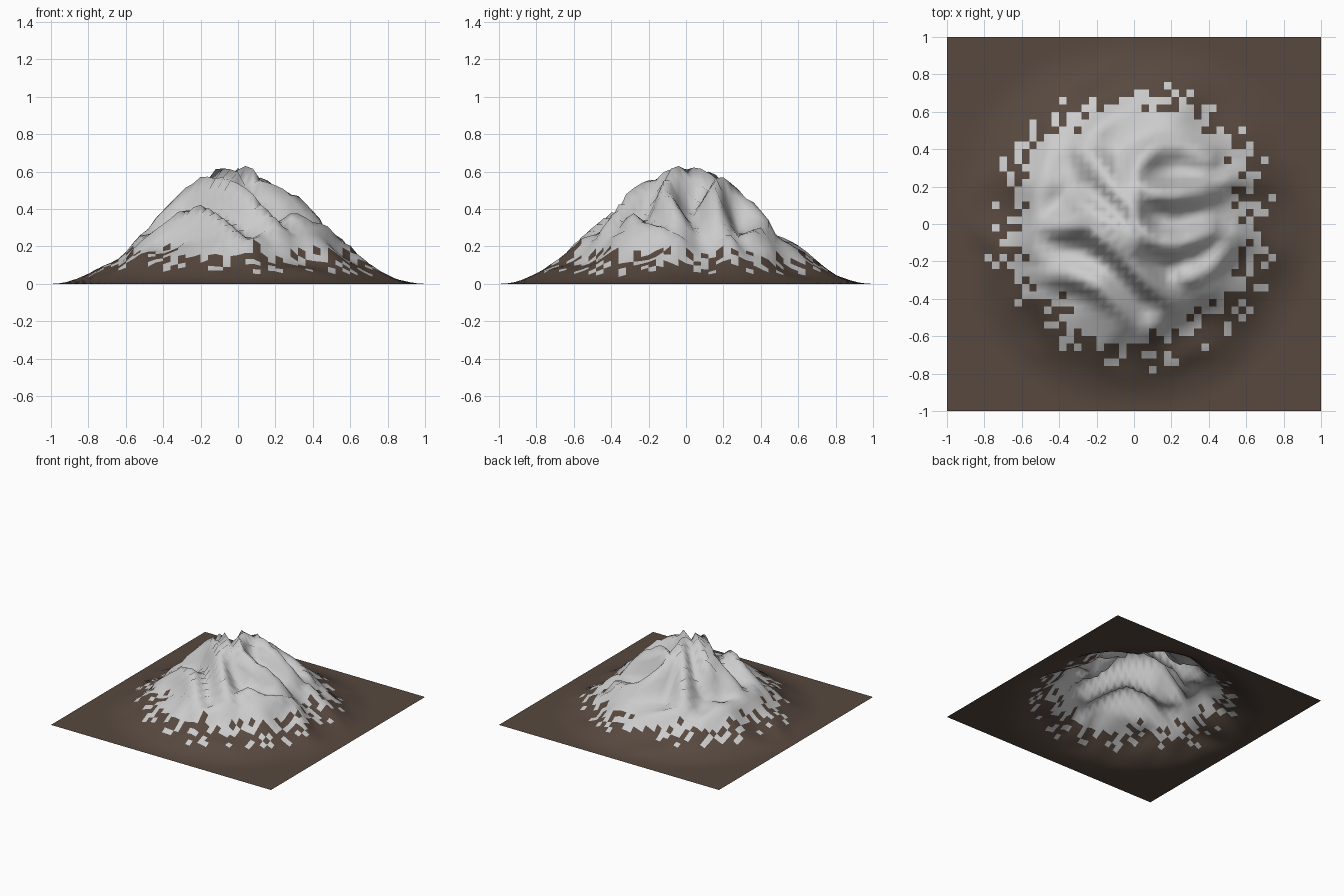
import bpy, bmesh, math, random
from mathutils import Vector, noise

if "Cube" in bpy.data.objects:
    bpy.data.objects.remove(bpy.data.objects["Cube"])

random.seed(4)
CELLS = 50
PEAK = 0.635

# Ridge crests seen from above
RIDGES = [
    [(-0.45, -0.02), (-0.25, 0.0), (-0.1, -0.12), (0.08, -0.32), (0.22, -0.43)],
    [(-0.27, 0.08), (-0.12, 0.0), (0.0, -0.13)],
    [(-0.03, 0.1), (0.02, -0.02), (0.1, -0.1), (0.25, -0.11), (0.42, -0.05)],
    [(0.0, 0.05), (-0.02, 0.2), (0.03, 0.34), (0.13, 0.43), (0.28, 0.43), (0.41, 0.35)],
    [(0.01, 0.22), (0.08, 0.17), (0.2, 0.15), (0.38, 0.18)],
    [(-0.28, 0.42), (-0.15, 0.25), (-0.03, 0.1)],
    [(-0.55, -0.28), (-0.36, -0.27), (-0.2, -0.33), (-0.08, -0.46), (0.05, -0.6)],
    [(0.3, -0.3), (0.42, -0.25), (0.5, -0.12)],
]


def segment_distance(p, a, b):
    ab = b - a
    t = max(0.0, min(1.0, (p - a).dot(ab) / ab.length_squared))
    return (p - a - ab * t).length


def height(x, y):
    r = math.hypot(x, y)
    if r >= 1:
        return 0.0
    dome = PEAK * (0.5 + 0.5 * math.cos(math.pi * r))
    p = Vector((x, y))
    d = min(segment_distance(p, Vector(a), Vector(b))
            for line in RIDGES for a, b in zip(line, line[1:]))
    crest = 0.5 + 0.5 * max(0.0, 1 - d / 0.17) ** 1.25
    # Sharp noise folds on the outer slopes
    fold = 1 - abs(noise.noise(Vector((x * 3.5 + 5.3, y * 3.5 + 1.7, 0.4)))) * 1.6
    outer = min(1.0, max(0.0, (r - 0.35) / 0.2))
    flank = 0.5 + outer * (0.05 + 0.42 * max(0.0, fold))
    return dome * max(crest, min(1.0, flank))


def material(name, colour):
    m = bpy.data.materials.new(name)
    m.diffuse_color = (*colour, 1)
    m.use_nodes = True
    m.node_tree.nodes["Principled BSDF"].inputs["Base Color"].default_value = m.diffuse_color
    return m


# Mountain sheet
bm = bmesh.new()
bmesh.ops.create_grid(bm, x_segments=CELLS, y_segments=CELLS, size=1)
for v in bm.verts:
    v.co.z = height(v.co.x, v.co.y)

# Snow cover, broken into patches lower down
for f in bm.faces:
    f.smooth = True
    z = f.calc_center_median().z
    f.material_index = 1 if z > random.uniform(0.04, 0.21) else 0

mesh = bpy.data.meshes.new("mountain")
bm.to_mesh(mesh)
bm.free()
mesh.materials.append(material("earth", (0.096, 0.066, 0.05)))
mesh.materials.append(material("snow", (0.8, 0.8, 0.8)))
mountain = bpy.data.objects.new("mountain", mesh)
bpy.context.collection.objects.link(mountain)
